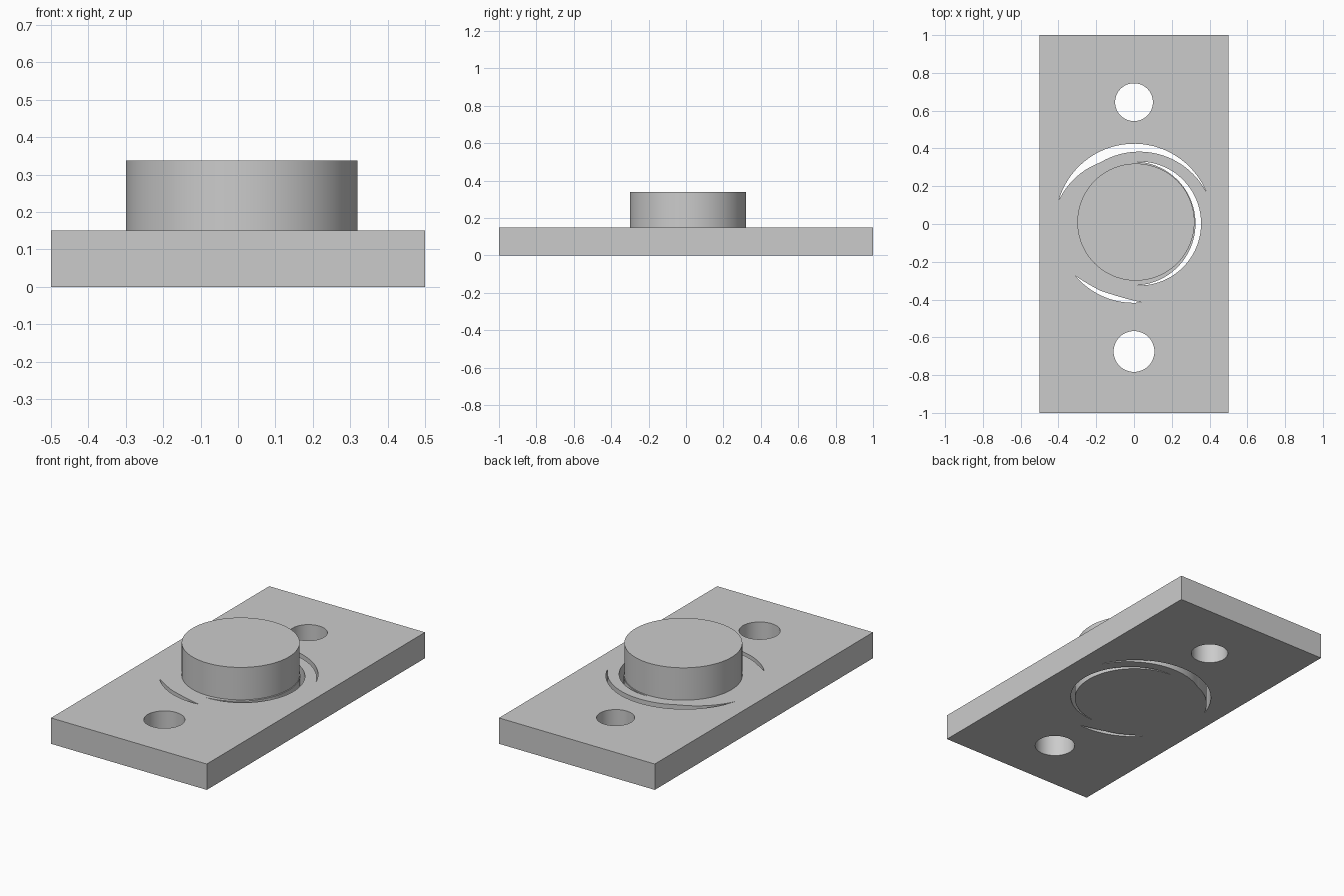
import bpy, bmesh, math
from mathutils import Vector

cube = bpy.data.objects.get("Cube")
if cube:
    bpy.data.objects.remove(cube)

THICK = 0.15   # plate thickness
TOP = 0.338    # top of the boss

grey = bpy.data.materials.new("plain grey")
grey.use_nodes = True
grey.diffuse_color = (0.6, 0.6, 0.6, 1)
grey.node_tree.nodes["Principled BSDF"].inputs["Base Color"].default_value = grey.diffuse_color


def circle(cx, cy, r, n=96):
    return [(cx + r * math.cos(math.tau * i / n), cy + r * math.sin(math.tau * i / n))
            for i in range(n)]


def arc(a, b, c, n=32):
    """Points on the circular arc from a through b to c, leaving out c."""
    a, b, c = Vector(a), Vector(b), Vector(c)
    u, v = b - a, c - a
    d = 2 * (u.x * v.y - u.y * v.x)
    o = a + Vector((v.y * u.dot(u) - u.y * v.dot(v), u.x * v.dot(v) - v.x * u.dot(u))) / d
    angle = lambda p: math.atan2(p.y - o.y, p.x - o.x)
    start = angle(a)
    sweep = (angle(c) - start) % math.tau
    if (angle(b) - start) % math.tau > sweep:
        sweep -= math.tau
    r = (a - o).length
    return [(o.x + r * math.cos(start + sweep * i / n), o.y + r * math.sin(start + sweep * i / n))
            for i in range(n)]


def prism(name, outline, z0, z1):
    bm = bmesh.new()
    face = bm.faces.new([bm.verts.new((x, y, z0)) for x, y in outline])
    side = bmesh.ops.extrude_face_region(bm, geom=[face])
    verts = [e for e in side["geom"] if isinstance(e, bmesh.types.BMVert)]
    bmesh.ops.translate(bm, vec=(0, 0, z1 - z0), verts=verts)
    bmesh.ops.recalc_face_normals(bm, faces=bm.faces)
    mesh = bpy.data.meshes.new(name)
    bm.to_mesh(mesh)
    bm.free()
    mesh.materials.append(grey)
    ob = bpy.data.objects.new(name, mesh)
    bpy.context.collection.objects.link(ob)
    return ob


# Base plate and round boss
plate = prism("base_plate", [(-0.5, -1), (0.5, -1), (0.5, 1), (-0.5, 1)], 0, THICK)
boss = prism("round_boss", circle(0.01, 0.01, 0.31, 128), THICK - 0.02, TOP)

# Crescent slot tips and kinks
back_l, back_k, back_r = (-0.40, 0.12), (-0.18, 0.325), (0.385, 0.165)
side_b, side_f = (0.01, 0.33), (0.01, -0.325)
front_l, front_k, front_r = (-0.31, -0.275), (-0.18, -0.352), (0.04, -0.415)

openings = {
    "back_hole": circle(0, 0.645, 0.1),
    "front_hole": circle(0, -0.675, 0.108),
    "back_slot": arc(back_l, (0, 0.425), back_r) + arc(back_r, (0.03, 0.383), back_k)
    + arc(back_k, (-0.31, 0.245), back_l),
    "side_slot": arc(side_b, (0.355, 0), side_f, 64) + arc(side_f, (0.3255, 0.01), side_b, 64),
    "front_slot": arc(front_l, (-0.155, -0.387), front_r) + arc(front_r, (-0.07, -0.387), front_k)
    + arc(front_k, (-0.243, -0.317), front_l),
}

# Cut every opening right through the plate
bpy.context.view_layer.objects.active = plate
for name, outline in openings.items():
    cutter = prism(name + "_cutter", outline, -0.1, THICK + 0.1)
    cutter.hide_render = True
    cut = plate.modifiers.new(name, "BOOLEAN")
    cut.operation, cut.solver, cut.object = "DIFFERENCE", "EXACT", cutter
    bpy.ops.object.modifier_apply(modifier=cut.name)
    bpy.data.objects.remove(cutter)

# Smooth the round walls, keep the edges sharp
bpy.ops.object.select_all(action="DESELECT")
for ob in (plate, boss):
    ob.select_set(True)
bpy.ops.object.shade_smooth_by_angle(angle=math.radians(30))
